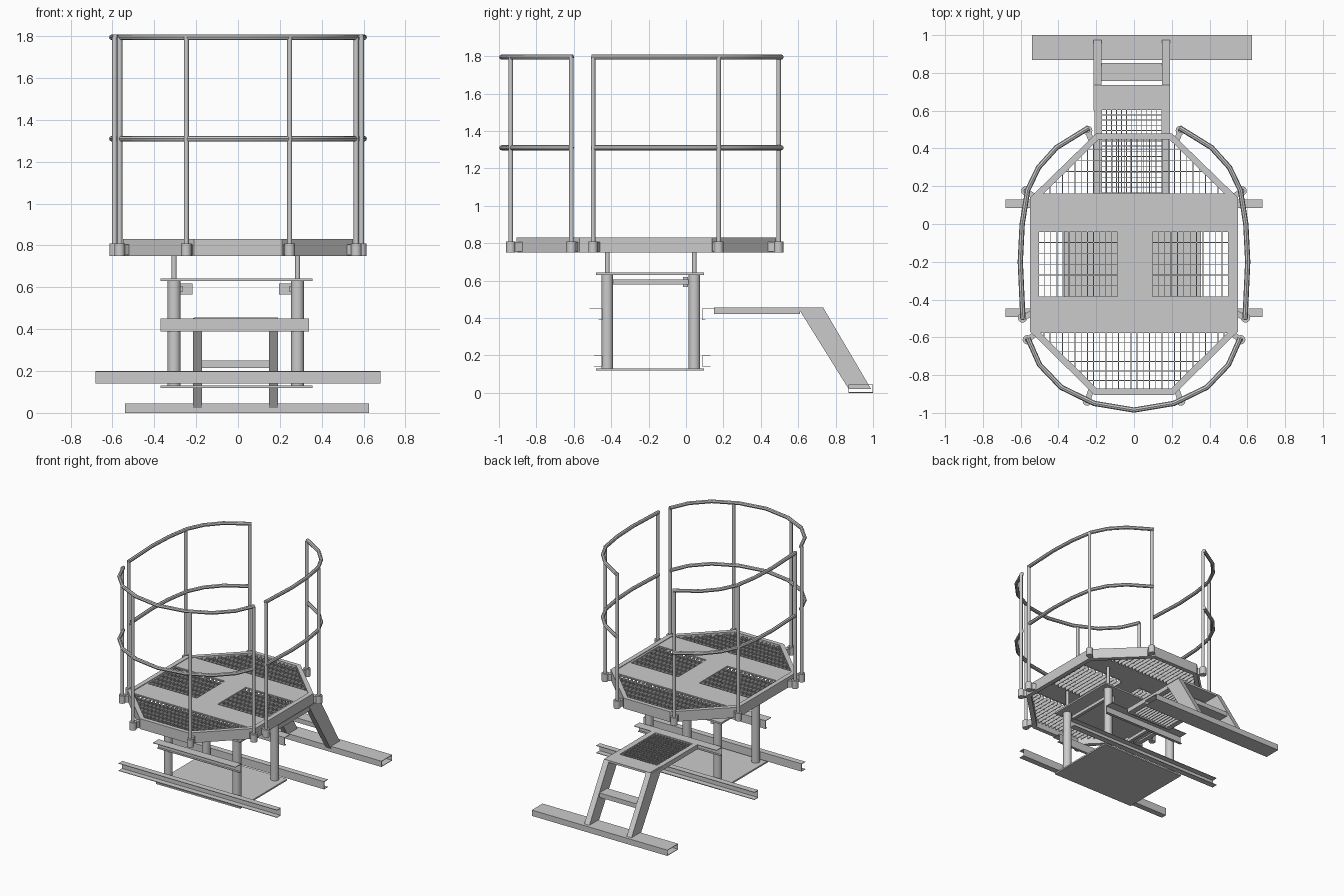
import bpy, bmesh, math
from mathutils import Vector, Matrix

if "Cube" in bpy.data.objects:
    bpy.data.objects.remove(bpy.data.objects["Cube"])


def finish(name, bm):
    bmesh.ops.recalc_face_normals(bm, faces=bm.faces)
    me = bpy.data.meshes.new(name)
    bm.to_mesh(me)
    bm.free()
    ob = bpy.data.objects.new(name, me)
    bpy.context.collection.objects.link(ob)
    return ob


def add_box(bm, x0, x1, y0, y1, z0, z1):
    m = Matrix.Translation(((x0 + x1) / 2, (y0 + y1) / 2, (z0 + z1) / 2))
    m = m @ Matrix.Diagonal((x1 - x0, y1 - y0, z1 - z0, 1))
    bmesh.ops.create_cube(bm, size=1, matrix=m)


def boxes(name, *dims):
    bm = bmesh.new()
    for d in dims:
        add_box(bm, *d)
    return finish(name, bm)


def smooth(ob):
    bpy.ops.object.select_all(action='DESELECT')
    ob.select_set(True)
    bpy.context.view_layer.objects.active = ob
    bpy.ops.object.shade_smooth_by_angle(angle=math.radians(40))


def cylinder(name, x, y, z0, z1, r, n=16):
    bm = bmesh.new()
    bmesh.ops.create_cone(bm, cap_ends=True, segments=n, radius1=r, radius2=r, depth=z1 - z0,
                          matrix=Matrix.Translation((x, y, (z0 + z1) / 2)))
    ob = finish(name, bm)
    smooth(ob)
    return ob


def tube(name, pts, z, r):
    cu = bpy.data.curves.new(name, 'CURVE')
    cu.dimensions = '3D'
    cu.bevel_depth, cu.bevel_resolution, cu.use_fill_caps = r, 2, True
    sp = cu.splines.new('POLY')
    sp.points.add(len(pts) - 1)
    for p, (x, y) in zip(sp.points, pts):
        p.co = (x, y, z, 1)
    ob = bpy.data.objects.new(name, cu)
    bpy.context.collection.objects.link(ob)
    bpy.ops.object.select_all(action='DESELECT')
    ob.select_set(True)
    bpy.context.view_layer.objects.active = ob
    bpy.ops.object.convert(target='MESH')
    smooth(bpy.context.view_layer.objects.active)


def ring(name, outer, inner, z0, z1):
    bm = bmesh.new()
    n = len(outer)
    o0, o1, i0, i1 = [[bm.verts.new((x, y, z)) for x, y in loop]
                      for loop, z in ((outer, z0), (outer, z1), (inner, z0), (inner, z1))]
    for a in range(n):
        b = (a + 1) % n
        for p, q in ((o0, o1), (o1, i1), (i1, i0), (i0, o0)):
            bm.faces.new((p[a], p[b], q[b], q[a]))
    return finish(name, bm)


# Octagonal deck rim
half_o = [(0.21, -0.905), (0.55, -0.57), (0.55, 0.14), (0.20, 0.48)]
half_i = [(0.195, -0.872), (0.515, -0.557), (0.515, 0.125), (0.187, 0.448)]
outer, inner = [h + [(-x, y) for x, y in reversed(h)] for h in (half_o, half_i)]
ring("deck_rim", outer, inner, 0.75, 0.83)

# Solid deck plate with two window openings
boxes("deck_plate",
      (-0.53, 0.53, -0.04, 0.16, 0.815, 0.825), (-0.53, 0.53, -0.575, -0.385, 0.815, 0.825),
      (-0.085, 0.095, -0.385, -0.04, 0.815, 0.825), (-0.53, -0.505, -0.385, -0.04, 0.815, 0.825),
      (0.50, 0.53, -0.385, -0.04, 0.815, 0.825))


# Gratings: tall bars along y, thin cross rods along x, clipped by a half-width limit
def grate(name, x0, x1, y0, y1, z, dx, dy, half=None):
    bm = bmesh.new()
    n = round((x1 - x0) / dx)
    for i in range(n + 1):
        x = x0 + (x1 - x0) * i / n
        a, b = (y0, y1)
        if half:
            steps = [y0 + (y1 - y0) * k / 60 for k in range(61)]
            ok = [y for y in steps if half(y) >= abs(x)]
            if len(ok) < 2:
                continue
            a, b = ok[0], ok[-1]
        add_box(bm, x - 0.002, x + 0.002, a, b, z - 0.03, z)
    n = round((y1 - y0) / dy)
    for i in range(n + 1):
        y = y0 + (y1 - y0) * i / n
        a, b = (-half(y), half(y)) if half else (x0, x1)
        add_box(bm, a, b, y - 0.002, y + 0.002, z - 0.008, z)
    return finish(name, bm)


grate("back_grate", -0.51, 0.51, 0.16, 0.455, 0.82, 0.033, 0.055,
      lambda y: min(0.52, 0.20 + (0.48 - y) * 1.03 - 0.03))
grate("front_grate", -0.51, 0.51, -0.88, -0.575, 0.82, 0.033, 0.055,
      lambda y: min(0.52, 0.21 + (y + 0.905) * 1.015 - 0.03))
grate("left_grate", -0.505, -0.085, -0.385, -0.04, 0.82, 0.033, 0.055)
grate("right_grate", 0.095, 0.50, -0.385, -0.04, 0.82, 0.033, 0.055)

# Guard rail posts with sockets and tabs to the rim
for s in (-1, 1):
    for x, y in ((0.247, -0.937), (0.565, -0.613), (0.59, -0.497), (0.572, 0.175), (0.245, 0.495)):
        cylinder("rail_post", s * x, y, 0.76, 1.795, 0.012)
        cylinder("post_socket", s * x, y, 0.75, 0.81, 0.025, 12)
        d = (Vector((0, -0.21)) - Vector((s * x, y))).normalized()
        bm = bmesh.new()
        m = (Matrix.Translation((s * x + d.x * 0.03, y + d.y * 0.03, 0.78))
             @ Matrix.Rotation(math.atan2(d.y, d.x), 4, 'Z') @ Matrix.Diagonal((0.06, 0.03, 0.05, 1)))
        bmesh.ops.create_cube(bm, size=1, matrix=m)
        finish("socket_tab", bm)

# Top and middle guard rails
side = [(0.588, -0.505), (0.602, -0.2), (0.592, 0.0), (0.563, 0.18), (0.505, 0.30), (0.41, 0.405), (0.24, 0.51)]
fh = [(0.21, -0.95), (0.385, -0.865), (0.50, -0.745), (0.562, -0.605)]
front = [(-x, y) for x, y in reversed(fh)] + [(0, -0.985)] + fh
for label, z in (("top", 1.795), ("middle", 1.31)):
    tube(label + "_front_rail", front, z, 0.014)
    for s in (-1, 1):
        tube(label + "_side_rail", [(s * x, y) for x, y in side], z, 0.014)

# Support columns, lift rods and plates
for x in (-0.305, 0.285):
    for y in (-0.42, 0.045):
        cylinder("column", x, y, 0.125, 0.635, 0.031, 24)
        cylinder("lift_rod", x, y, 0.635, 0.82, 0.012)
boxes("base_plate", (-0.37, 0.355, -0.48, 0.095, 0.118, 0.13))
boxes("upper_plate", (-0.37, 0.355, -0.48, 0.095, 0.63, 0.643))

# Bars and small brackets under the upper plate
for s in (-1, 1):
    c = -0.01 + s * 0.265
    boxes("brace_bar", (c - 0.012, c + 0.012, -0.39, 0.03, 0.58, 0.605))
    c = -0.01 + s * 0.237
    boxes("brace_bracket", (c - 0.03, c + 0.03, -0.015, 0.01, 0.565, 0.618))

# Long lower channels and short upper channels, open side facing outwards
t = 0.004
for s, y in ((-1, -0.447), (1, 0.085)):
    for name, x0, x1, z0, z1, w, wl in (("lower_channel", -0.68, 0.68, 0.14, 0.20, 0.046, 0.046),
                                        ("upper_channel", -0.37, 0.34, 0.388, 0.452, 0.07, 0.02)):
        def span(a, b):
            return sorted((y + s * a, y + s * b))
        boxes(name, (x0, x1, *span(0, t), z0, z1), (x0, x1, *span(0, w), z1 - t, z1),
              (x0, x1, *span(0, wl), z0, z0 + t))

# Step platform: side frames, tread plate and grating
boxes("step_frame", (-0.21, -0.172, 0.15, 0.61, 0.42, 0.455), (0.147, 0.19, 0.15, 0.61, 0.42, 0.455),
      (-0.172, 0.147, 0.15, 0.165, 0.42, 0.455))
boxes("step_tread", (-0.205, 0.19, 0.605, 0.735, 0.44, 0.456))
grate("step_grate", -0.172, 0.147, 0.165, 0.605, 0.452, 0.027, 0.027)

# Sloping stringers
for x0, x1 in ((-0.215, -0.173), (0.147, 0.191)):
    bm = bmesh.new()
    f = bm.faces.new([bm.verts.new((x0, y, z)) for y, z in
                      ((0.60, 0.453), (0.735, 0.453), (0.99, 0.02), (0.87, 0.02))])
    r = bmesh.ops.extrude_face_region(bm, geom=[f])
    bmesh.ops.translate(bm, vec=(x1 - x0, 0, 0), verts=[v for v in r['geom'] if isinstance(v, bmesh.types.BMVert)])
    finish("stringer", bm)
boxes("rung", (-0.18, 0.155, 0.758, 0.853, 0.215, 0.25))

# Hollow foot bar on the ground
boxes("foot_bar", (-0.54, 0.625, 0.868, 1.0, 0.041, 0.045), (-0.54, 0.625, 0.868, 1.0, 0.0, 0.004),
      (-0.54, 0.625, 0.868, 0.872, 0.004, 0.041), (-0.54, 0.625, 0.996, 1.0, 0.004, 0.041))
